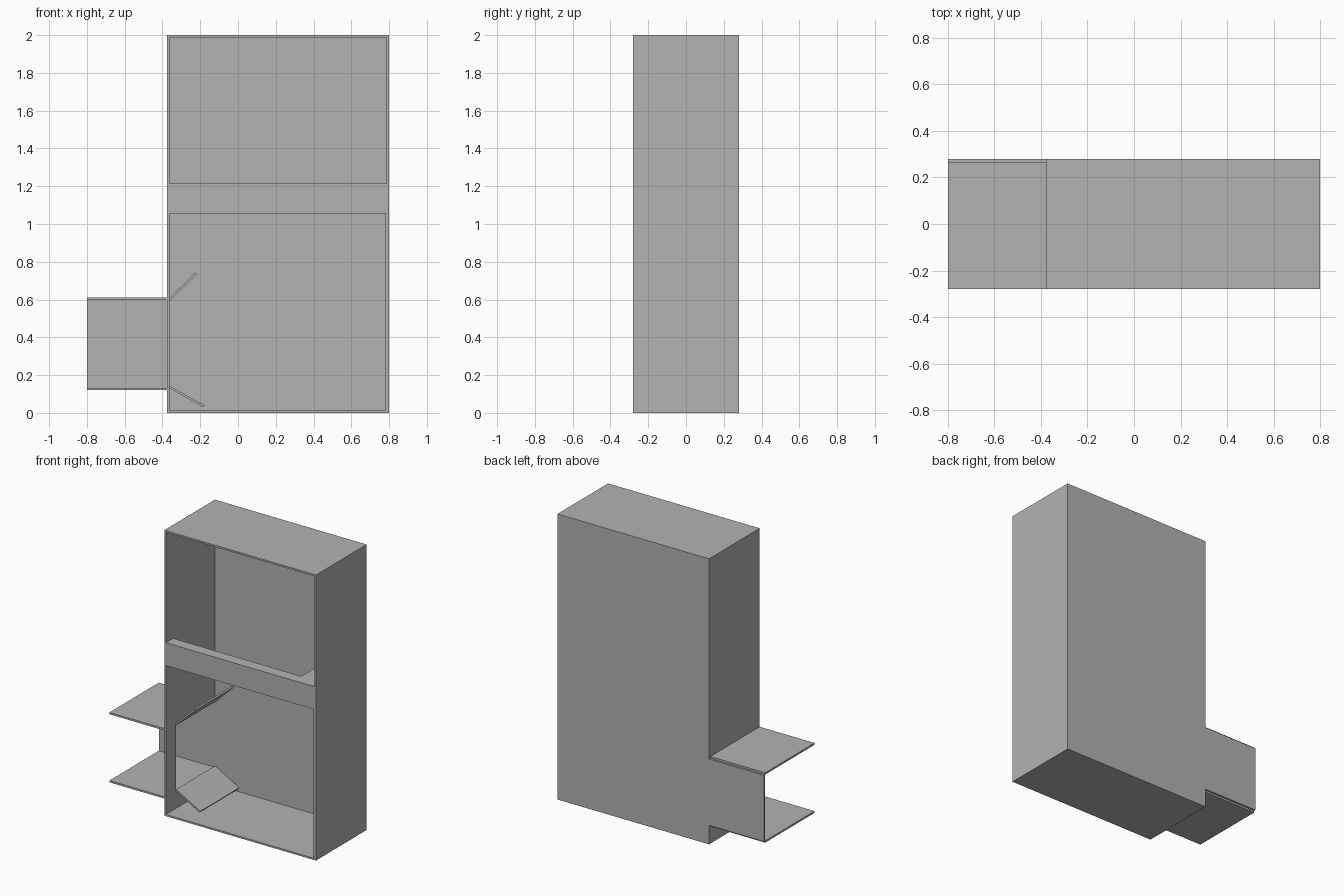
import bpy
from mathutils import Vector

if "Cube" in bpy.data.objects:
    bpy.data.objects.remove(bpy.data.objects["Cube"], do_unlink=True)

grey = bpy.data.materials.new("plain grey")
grey.use_nodes = True
colour = (0.448, 0.448, 0.448, 1)
grey.diffuse_color = colour
grey.node_tree.nodes["Principled BSDF"].inputs["Base Color"].default_value = colour


def prism(name, profile, y0, y1):
    """Extrude an (x, z) outline, listed anticlockwise from the front, along y."""
    n = len(profile)
    verts = [(x, y, z) for y in (y0, y1) for x, z in profile]
    faces = [tuple(range(n)), tuple(reversed(range(n, 2 * n)))]
    faces += [(i, i + n, (i + 1) % n + n, (i + 1) % n) for i in range(n)]
    mesh = bpy.data.meshes.new(name)
    mesh.from_pydata(verts, [], faces)
    mesh.materials.append(grey)
    obj = bpy.data.objects.new(name, mesh)
    bpy.context.collection.objects.link(obj)
    return obj


def box(name, x0, x1, y0, y1, z0, z1):
    return prism(name, [(x0, z0), (x1, z0), (x1, z1), (x0, z1)], y0, y1)


def combine(target, tool, operation):
    mod = target.modifiers.new(operation, 'BOOLEAN')
    mod.operation = operation
    mod.solver = 'EXACT'
    mod.object = tool
    bpy.context.view_layer.objects.active = target
    bpy.ops.object.modifier_apply(modifier=mod.name)
    bpy.data.objects.remove(tool, do_unlink=True)


FRONT, BACK = -0.28, 0.28
INNER_BACK = 0.266
LEFT, RIGHT = -0.375, 0.8
IN_LEFT, IN_RIGHT = -0.363, 0.787

# Cabinet shell: two front openings with a crossbar and side ledge between them
cabinet = box("cabinet", LEFT, RIGHT, FRONT, BACK, 0, 2)
cuts = [
    (IN_LEFT, IN_RIGHT, -0.4, INNER_BACK, 1.215, 1.988),   # upper opening
    (IN_LEFT, 0.782, -0.4, INNER_BACK, 0.012, 1.055),      # lower opening
    (IN_LEFT, 0.63, -0.2, INNER_BACK, 1.0, 1.3),           # space behind crossbar
    (-0.5, -0.3, -0.165, INNER_BACK, 0.135, 0.597),        # side doorway
]
for cut in cuts:
    combine(cabinet, box("cutter", *cut), 'DIFFERENCE')

# Side channel: back panel joined flush to the cabinet, with top and bottom plates
combine(cabinet, box("channel_back", -0.8, -0.37, INNER_BACK, BACK, 0.133, 0.597), 'UNION')
box("channel_top", -0.8, LEFT, FRONT, INNER_BACK, 0.597, 0.61)
box("channel_bottom", -0.8, LEFT, FRONT, INNER_BACK, 0.12, 0.133)


# Slanted flaps just inside the doorway
def flap(name, start, end, thickness=0.012):
    a, b = Vector(start), Vector(end)
    d = (b - a).normalized() * thickness / 2
    side = Vector((-d.y, d.x))
    outline = [a - side, b - side, b + side, a + side]
    prism(name, [tuple(p) for p in outline], -0.165, INNER_BACK)


flap("upper_flap", (-0.367, 0.597), (-0.222, 0.738))
flap("lower_flap", (-0.367, 0.139), (-0.18, 0.035))
